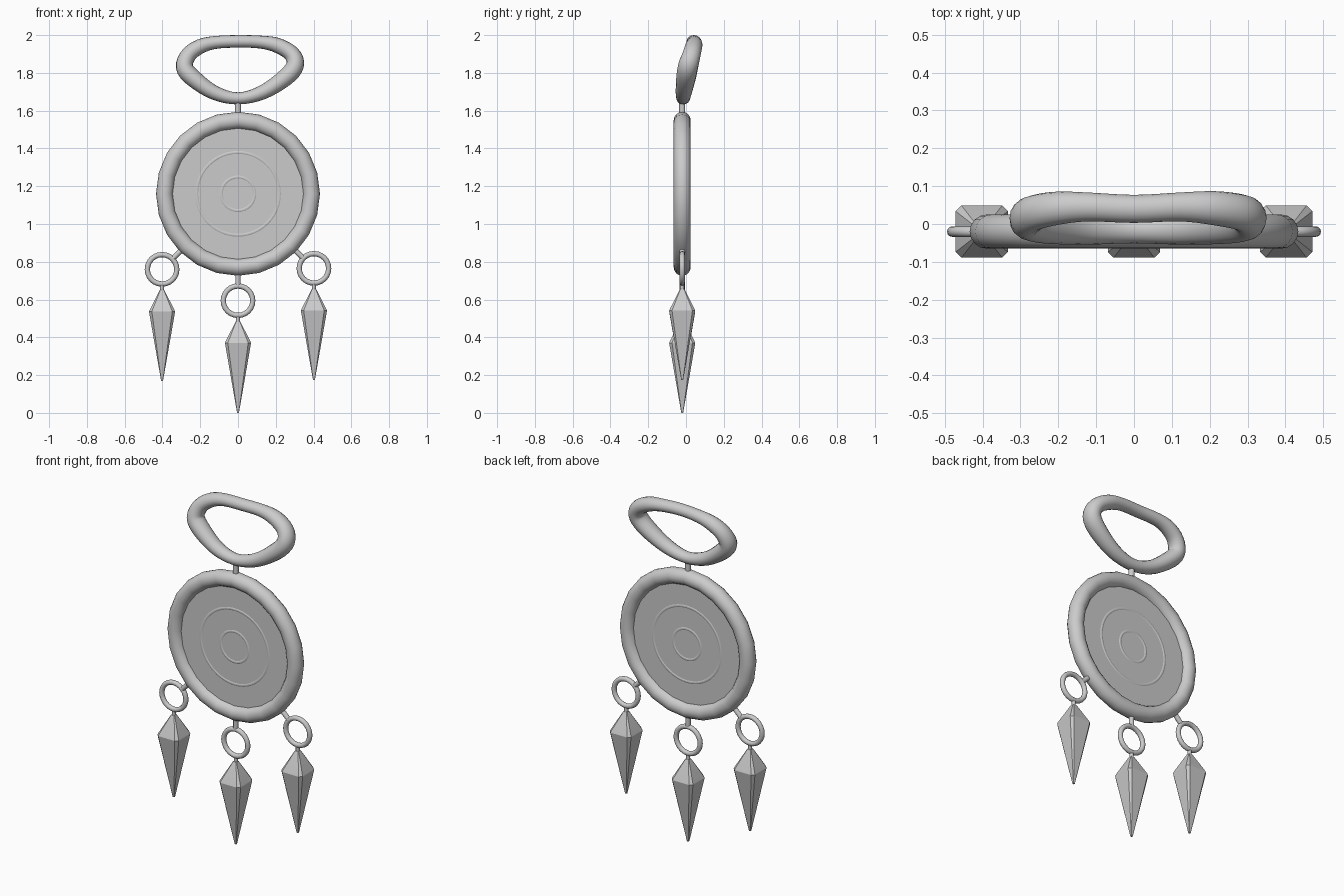
import bpy, bmesh, math
from mathutils import Vector

if "Cube" in bpy.data.objects:
    bpy.data.objects.remove(bpy.data.objects["Cube"])

Y = -0.02  # plane in which the ornament hangs


def finish(ob, name, angle=40):
    ob.name = name
    bpy.ops.object.select_all(action='DESELECT')
    ob.select_set(True)
    bpy.context.view_layer.objects.active = ob
    bpy.ops.object.shade_smooth_by_angle(angle=math.radians(angle))
    return ob


def ring(name, x, z, major, minor, seg, mseg=12):
    bpy.ops.mesh.primitive_torus_add(location=(x, Y, z), rotation=(math.pi / 2, 0, 0),
                                     major_radius=major, minor_radius=minor,
                                     major_segments=seg, minor_segments=mseg)
    return finish(bpy.context.object, name)


def pin(name, a, b, r):
    a, b = Vector((a[0], Y, a[1])), Vector((b[0], Y, b[1]))
    bpy.ops.mesh.primitive_cylinder_add(vertices=12, radius=r, depth=(b - a).length,
                                        location=(a + b) / 2)
    ob = bpy.context.object
    ob.rotation_euler = (b - a).to_track_quat('Z', 'Y').to_euler()
    return finish(ob, name)


def loft(name, rings, closed, angle):
    bm = bmesh.new()
    rows = [[bm.verts.new(p) for p in r] for r in rings]
    n = len(rows[0])
    for i in range(len(rows) if closed else len(rows) - 1):
        a, b = rows[i], rows[(i + 1) % len(rows)]
        for j in range(n):
            bm.faces.new((a[j], a[(j + 1) % n], b[(j + 1) % n], b[j]))
    if not closed:
        bm.faces.new(rows[0])
        bm.faces.new(rows[-1])
    bmesh.ops.recalc_face_normals(bm, faces=bm.faces)
    me = bpy.data.meshes.new(name)
    bm.to_mesh(me)
    bm.free()
    ob = bpy.data.objects.new(name, me)
    bpy.context.collection.objects.link(ob)
    return finish(ob, name, angle)


def spike(name, x, tip, top, wide):
    # square section with clipped corners, scaled along the height
    c = 0.78
    section = [(1, -c), (1, c), (c, 1), (-c, 1), (-1, c), (-1, -c), (-c, -1), (c, -1)]
    levels = [(tip, 0.005), (wide - 0.012, 0.067), (wide, 0.069),
              (wide + 0.012, 0.064), (top, 0.012)]
    loft(name, [[(x + u * h, Y + v * h, z) for u, v in section] for z, h in levels],
         False, 30)


# main disc, rim and its raised circles
ring("rim", 0, 1.16, 0.389, 0.045, 24, 16)
bpy.ops.mesh.primitive_cylinder_add(vertices=48, radius=0.37, depth=0.024,
                                    location=(0, Y, 1.16), rotation=(math.pi / 2, 0, 0))
finish(bpy.context.object, "disc")
ring("outer_circle", 0, 1.16, 0.219, 0.0145, 48)
ring("inner_circle", 0, 1.16, 0.089, 0.0145, 32)

# hanging loop: x, y, z, thickness of the tube
path = [(0, .04, 1.967, .033), (.12, .045, 1.963, .034), (.21, .042, 1.945, .040),
        (.285, .03, 1.90, .043), (.302, .012, 1.84, .047), (.25, .0, 1.775, .046),
        (.13, -.012, 1.697, .038), (0, -.015, 1.665, .032), (-.125, -.012, 1.695, .038),
        (-.235, .0, 1.77, .046), (-.283, .012, 1.83, .046), (-.262, .03, 1.895, .042),
        (-.20, .042, 1.94, .039), (-.12, .045, 1.961, .034)]
P = [Vector(p) for p in path]
pts = []
for i in range(len(P)):
    a, b, c, d = (P[(i + k) % len(P)] for k in (-1, 0, 1, 2))
    for s in range(4):
        t = s / 4
        pts.append(0.5 * (2 * b + (c - a) * t + (2 * a - 5 * b + 4 * c - d) * t * t
                          + (3 * b - a - 3 * c + d) * t ** 3))
rings = []
for i, p in enumerate(pts):
    q = pts[(i + 1) % len(pts)] - pts[i - 1]
    tangent = Vector(q[:3]).normalized()
    n = Vector((0, 1, 0)).cross(tangent).normalized()
    m = tangent.cross(n)
    co = Vector(p[:3])
    rings.append([co + p[3] * (n * math.cos(w) + 1.12 * m * math.sin(w))
                  for w in (2 * math.pi * k / 16 for k in range(16))])
loft("hanging_loop", rings, True, 60)
pin("top_pin", (0, 1.58), (0, 1.66), 0.016)

# three pendants: link pin, small ring, lower pin, spike
for side, x, z, start in (("left", -.402, .76, (-.285, .877)),
                          ("middle", 0, .594, (0, .75)),
                          ("right", .402, .765, (.285, .877))):
    ring(side + "_small_ring", x, z, 0.078, 0.014, 24)
    d = (Vector(start) - Vector((x, z))).normalized() * 0.078
    pin(side + "_link_pin", start, (x + d.x, z + d.y), 0.014)
    pin(side + "_lower_pin", (x, z - 0.078), (x, z - 0.125), 0.011)
    spike(side + "_spike", x, z - 0.594 + (0.003 if x else 0), z - 0.11, z - 0.224)
